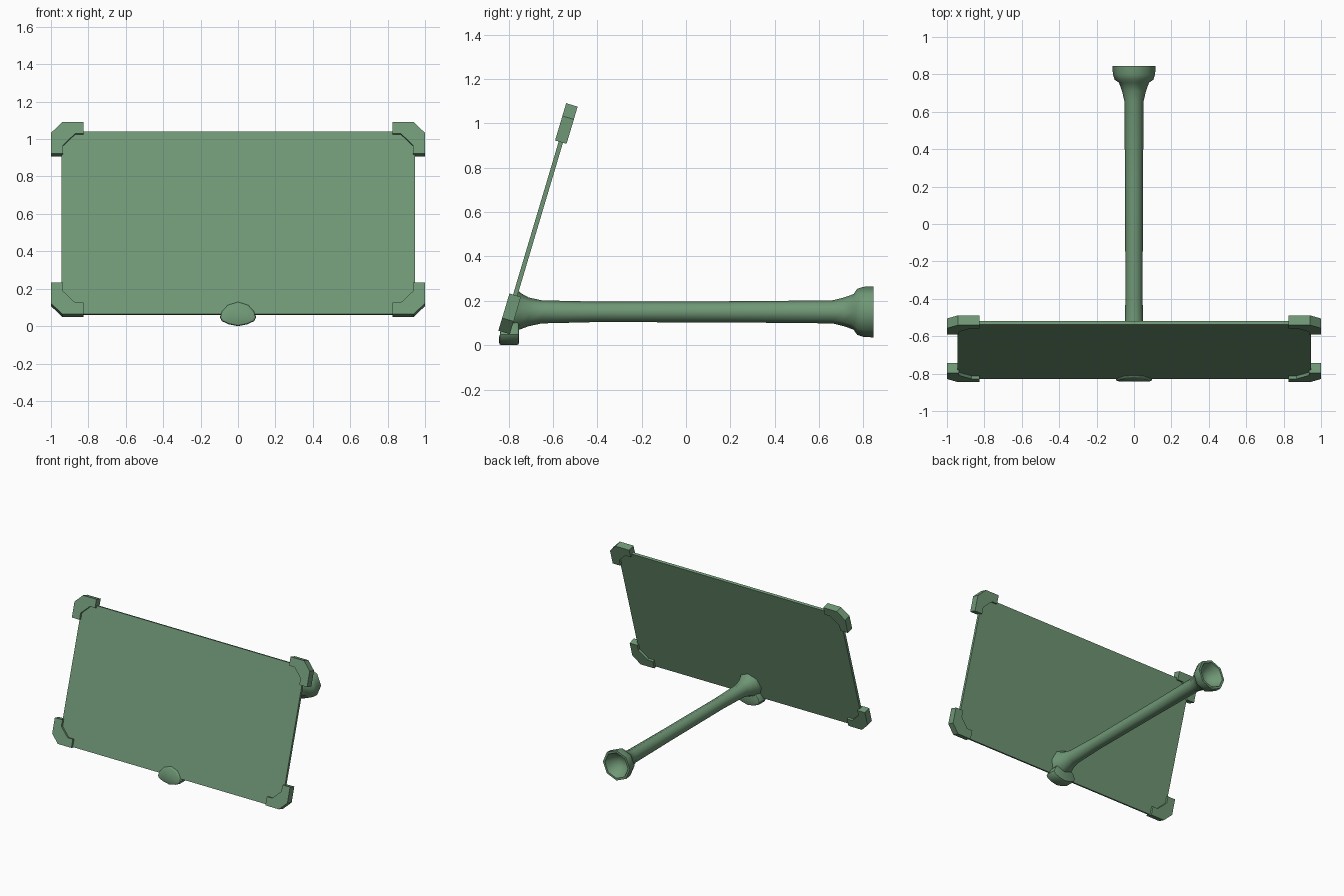
import bpy, bmesh, math
from mathutils import Matrix

if "Cube" in bpy.data.objects:
    bpy.data.objects.remove(bpy.data.objects["Cube"])

green = bpy.data.materials.new("green")
green.diffuse_color = (0.16, 0.31, 0.18, 1)
green.use_nodes = True
green.node_tree.nodes["Principled BSDF"].inputs["Base Color"].default_value = green.diffuse_color


def finish(name, bm, smooth=None):
    bmesh.ops.recalc_face_normals(bm, faces=bm.faces)
    me = bpy.data.meshes.new(name)
    bm.to_mesh(me)
    bm.free()
    ob = bpy.data.objects.new(name, me)
    bpy.context.collection.objects.link(ob)
    me.materials.append(green)
    if smooth:
        bpy.ops.object.select_all(action='DESELECT')
        bpy.context.view_layer.objects.active = ob
        ob.select_set(True)
        bpy.ops.object.shade_smooth_by_angle(angle=math.radians(smooth))
    return ob


def prism(outline, y0, y1):
    """Extrude an x-z outline from y0 to y1."""
    bm = bmesh.new()
    face = bm.faces.new([bm.verts.new((x, y0, z)) for x, z in outline])
    ext = bmesh.ops.extrude_face_region(bm, geom=[face])
    for v in ext["geom"]:
        if isinstance(v, bmesh.types.BMVert):
            v.co.y = y1
    return bm


# Tilted frame shared by the panel and its corners
TILT = Matrix.Translation((0, -0.667, 0.57)) @ Matrix.Rotation(-math.radians(16.6), 4, 'X')
SLOPE = math.tan(math.radians(16.6))

# Flat panel
bm = prism([(-0.945, -0.53), (0.945, -0.53), (0.945, 0.488), (-0.945, 0.488)], -0.01, 0.01)
bm.transform(TILT)
finish("panel", bm)

# Chamfered corner brackets, mirrored to all four corners
corner = [(0.825, 0.535), (0.94, 0.535), (1.0, 0.475), (1.0, 0.36),
          (0.935, 0.36), (0.935, 0.408), (0.87, 0.472), (0.825, 0.472)]
for side, sx in (("left", -1), ("right", 1)):
    for level, sz in (("bottom", -1), ("top", 1)):
        bm = prism([(x * sx, z * sz) for x, z in corner], -0.027, 0.027)
        bm.transform(TILT)
        finish(f"{level}_{side}_corner", bm)

# Pole with flared ends and a hollow cup at the back: (y, radius, shear)
SIDES = 8
rings = [(-0.785, 0.095, SLOPE), (-0.75, 0.083, 0.1), (-0.71, 0.065, 0),
         (-0.65, 0.052, 0), (-0.4, 0.046, 0), (0.25, 0.048, 0), (0.66, 0.052, 0),
         (0.71, 0.064, 0), (0.755, 0.08, 0), (0.772, 0.104, 0), (0.80, 0.113, 0),
         (0.845, 0.115, 0), (0.845, 0.098, 0), (0.80, 0.075, 0), (0.765, 0.035, 0)]
bm = bmesh.new()
loops = []
for y, r, shear in rings:
    loop = []
    for i in range(SIDES):
        a = 2 * math.pi * i / SIDES
        dz = r * math.sin(a)
        loop.append(bm.verts.new((r * math.cos(a), y + shear * dz, 0.15 + dz)))
    loops.append(loop)
for a, b in zip(loops, loops[1:]):
    for i in range(SIDES):
        j = (i + 1) % SIDES
        bm.faces.new((a[i], a[j], b[j], b[i]))
bm.faces.new(loops[0])
bm.faces.new(loops[-1])
finish("pole", bm, 50)

# Rounded clip wrapping under the panel, its upper part leaning with the panel
half = [(0.05, 0.01), (0.087, 0.027), (0.097, 0.048), (0.085, 0.08), (0.055, 0.113)]
outline = [(0, 0)] + half + [(0, 0.13)] + [(-x, z) for x, z in reversed(half)]
bm = prism(outline, -0.843, -0.752)
for v in bm.verts:
    if v.co.y < -0.8:
        v.co.y += max(0, v.co.z - 0.05) * SLOPE
rim = [e for e in bm.edges if abs(e.verts[0].co.y - e.verts[1].co.y) < 0.03]
bmesh.ops.bevel(bm, geom=rim, offset=0.012, segments=2, profile=0.5, affect='EDGES')
finish("clip", bm, 40)
